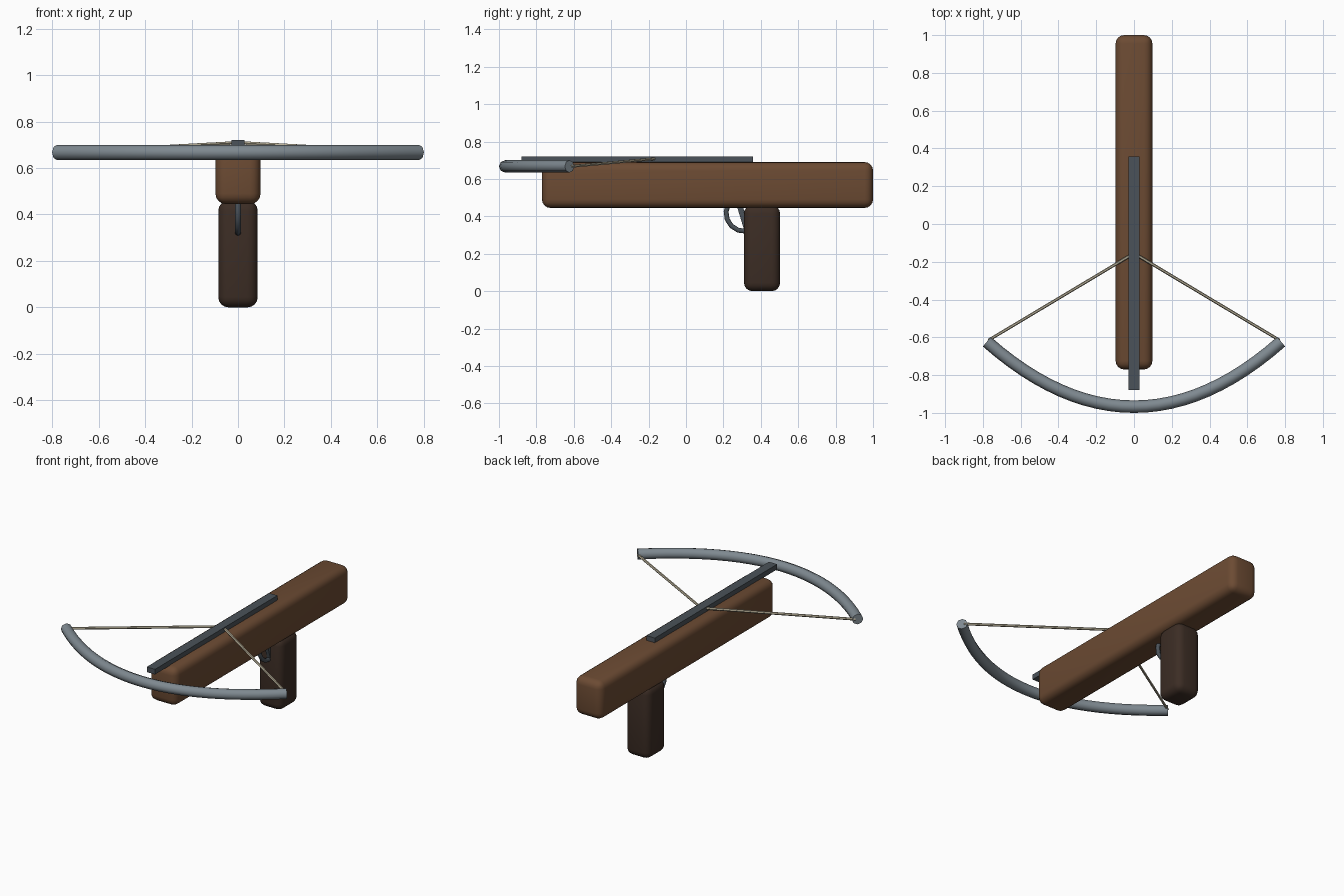
import bpy, math

if "Cube" in bpy.data.objects:
    bpy.data.objects.remove(bpy.data.objects["Cube"])


def material(name, rgb):
    m = bpy.data.materials.new(name)
    m.diffuse_color = (*rgb, 1)
    m.use_nodes = True
    m.node_tree.nodes["Principled BSDF"].inputs["Base Color"].default_value = m.diffuse_color
    return m


wood = material("wood", (0.15, 0.07, 0.033))
dark_wood = material("dark_wood", (0.045, 0.026, 0.018))
steel = material("steel", (0.21, 0.25, 0.28))
dark_steel = material("dark_steel", (0.07, 0.085, 0.1))
cord = material("cord", (0.5, 0.45, 0.33))


def box(name, lo, hi, mat, bevel=0.0):
    bpy.ops.mesh.primitive_cube_add(size=1, location=[(a + b) / 2 for a, b in zip(lo, hi)])
    ob = bpy.context.object
    ob.name = name
    ob.scale = [b - a for a, b in zip(lo, hi)]
    bpy.ops.object.transform_apply(location=False, rotation=False, scale=True)
    ob.data.materials.append(mat)
    if bevel:
        mod = ob.modifiers.new("round", 'BEVEL')
        mod.width = bevel
        mod.segments = 4
        bpy.ops.object.modifier_apply(modifier=mod.name)
        bpy.ops.object.shade_smooth_by_angle(angle=math.radians(35))
    return ob


def tube(name, pts, radius, mat, res=2):
    cu = bpy.data.curves.new(name, 'CURVE')
    cu.dimensions = '3D'
    cu.bevel_depth = radius
    cu.bevel_resolution = res
    cu.use_fill_caps = True
    sp = cu.splines.new('POLY')
    sp.points.add(len(pts) - 1)
    for p, co in zip(sp.points, pts):
        p.co = (*co, 1)
    ob = bpy.data.objects.new(name, cu)
    bpy.context.collection.objects.link(ob)
    bpy.ops.object.select_all(action='DESELECT')
    ob.select_set(True)
    bpy.context.view_layer.objects.active = ob
    bpy.ops.object.convert(target='MESH')
    ob = bpy.context.object
    ob.data.materials.clear()
    ob.data.materials.append(mat)
    bpy.ops.object.shade_smooth_by_angle(angle=math.radians(50))
    return ob


# Stock, grip and bolt rail
box("stock", (-0.097, -0.77, 0.445), (0.097, 1.0, 0.69), wood, 0.045)
box("grip", (-0.085, 0.31, 0.0), (0.085, 0.503, 0.46), dark_wood, 0.045)
box("bolt_rail", (-0.029, -0.88, 0.687), (0.029, 0.357, 0.72), dark_steel)

# Bow limb: parabolic arc
n = 24
limb = []
for i in range(n + 1):
    t = 2 * i / n - 1
    limb.append((0.779 * t, -0.967 + 0.344 * t * t, 0.667))
tube("bow_limb", limb, 0.033, steel)

# Two halves of the bowstring
for side, s in (("left", -1), ("right", 1)):
    tube("string_" + side, [(s * 0.77, -0.615, 0.667), (0, -0.155, 0.709)], 0.008, cord, 1)

# Trigger guard: arc tucked into stock and grip
guard = []
for i in range(6):
    a = math.radians(150 + 25 * i)
    guard.append((0, 0.312 + 0.098 * math.cos(a), 0.418 + 0.098 * math.sin(a)))
tube("trigger_guard", guard, 0.013, dark_steel)

# Trigger blade
trigger = box("trigger", (-0.012, 0.29, 0.325), (0.012, 0.32, 0.47), dark_steel)
trigger.rotation_euler.x = math.radians(17)
